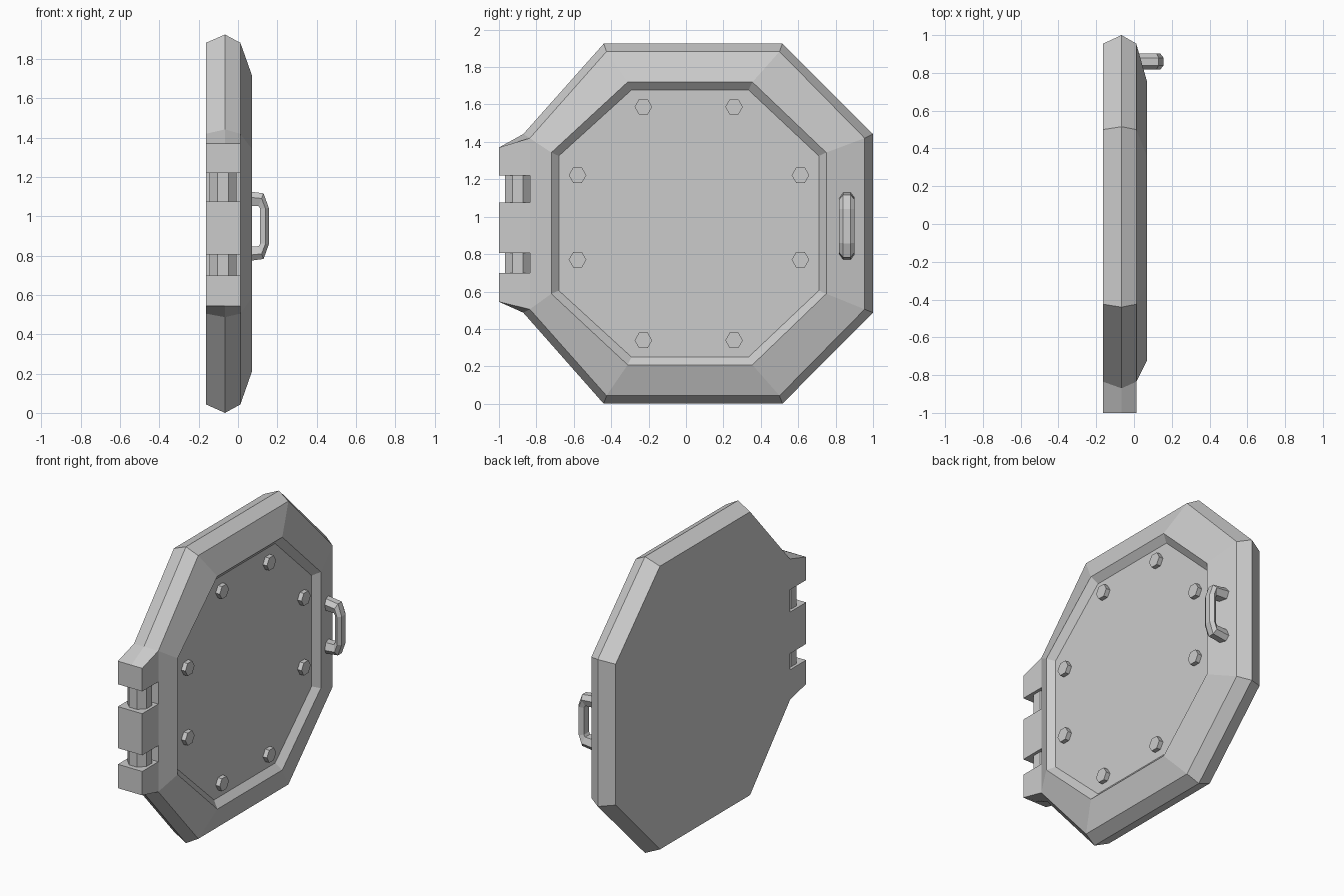
import bpy
import bmesh
from math import radians, cos, sin

if "Cube" in bpy.data.objects:
    bpy.data.objects.remove(bpy.data.objects["Cube"], do_unlink=True)

GREY = (0.6, 0.6, 0.6, 1.0)
metal = bpy.data.materials.new("grey_metal")
metal.use_nodes = True
metal.diffuse_color = GREY
metal.node_tree.nodes["Principled BSDF"].inputs["Base Color"].default_value = GREY


def make_object(name, bm):
    bmesh.ops.recalc_face_normals(bm, faces=bm.faces)
    mesh = bpy.data.meshes.new(name)
    bm.to_mesh(mesh)
    bm.free()
    mesh.materials.append(metal)
    obj = bpy.data.objects.new(name, mesh)
    bpy.context.collection.objects.link(obj)
    return obj


def bridge(bm, a, b):
    n = len(a)
    for i in range(n):
        j = (i + 1) % n
        bm.faces.new((a[i], a[j], b[j], b[i]))


def ring(bm, x, points):
    return [bm.verts.new((x, y, z)) for y, z in points]


def prism(name, sides, radius, depth, place, turn=0.0, axis="X"):
    """Flat-sided rod along the x or z axis, starting at place."""
    bm = bmesh.new()
    loops = []
    for d in (0.0, depth):
        loop = []
        for i in range(sides):
            a = radians(360 * i / sides + turn)
            u, v = radius * cos(a), radius * sin(a)
            off = (d, u, v) if axis == "X" else (u, v, d)
            loop.append(bm.verts.new([p + o for p, o in zip(place, off)]))
        loops.append(loop)
        bm.faces.new(loop)
    bridge(bm, *loops)
    return make_object(name, bm)


def octagon(left, right, low, high, y0, y1, z0, z1):
    """Eight corners, ending with the two on the hinge side."""
    return [(y0, high), (y1, high), (right, z1), (right, z0),
            (y1, low), (y0, low), (left, z0), (left, z1)]


# Door slab: bevelled octagon with hinge tab, sloping rim and sunken panel
edge = octagon(-0.835, 0.955, 0.043, 1.883, -0.425, 0.5, 0.505, 1.42)
ridge = octagon(-0.87, 1.0, 0.0, 1.925, -0.44, 0.515, 0.487, 1.442)
rim = octagon(-0.72, 0.75, 0.208, 1.72, -0.312, 0.355, 0.588, 1.343)
panel = octagon(-0.68, 0.71, 0.25, 1.677, -0.292, 0.335, 0.605, 1.325)
tab = [(-1.0, 0.545), (-1.0, 1.37)]

bm = bmesh.new()
back, middle, front = [ring(bm, x, pts[:7] + tab + pts[7:])
                       for x, pts in ((-0.163, edge), (-0.066, ridge), (0.012, edge))]
bm.faces.new(back)
bridge(bm, back, middle)
bridge(bm, middle, front)
bm.faces.new(front[6:])
rim_ring = ring(bm, 0.07, rim)
panel_ring = ring(bm, 0.032, panel)
bridge(bm, front[:7] + front[9:], rim_ring)
bridge(bm, rim_ring, panel_ring)
bm.faces.new(panel_ring)
door = make_object("door_slab", bm)

# Hinge notches cut through the tab, each with an exposed pin
for label, low, high in (("lower", 0.70, 0.805), ("upper", 1.075, 1.22)):
    bm = bmesh.new()
    bmesh.ops.create_cube(bm, size=1.0)
    for v in bm.verts:
        v.co = (v.co.x, -1.0 + v.co.y * 0.33,
                (low + high) / 2 + v.co.z * (high - low))
    cutter = make_object("notch_cutter", bm)
    cutter.hide_render = True
    mod = door.modifiers.new("notch", "BOOLEAN")
    mod.operation = "DIFFERENCE"
    mod.solver = "EXACT"
    mod.object = cutter
    bpy.context.view_layer.objects.active = door
    bpy.ops.object.modifier_apply(modifier=mod.name)
    bpy.data.objects.remove(cutter, do_unlink=True)
    prism(label + "_hinge_pin", 8, 0.074, high - low + 0.02,
          (-0.076, -0.9, low - 0.01), 22.5, "Z")

# Hexagonal bolts around the panel
for y, dz in ((-0.228, 0.624), (0.257, 0.624), (-0.58, 0.226), (0.612, 0.226)):
    for s in (-1, 1):
        prism("bolt", 6, 0.047, 0.033, (0.028, y, 0.963 + dz * 0.5 * 2 * s + (0.033 if abs(dz) < 0.3 else 0)))

# Pull handle: six-sided section swept round a bracket, mirrored top to bottom
HANDLE_Y, HANDLE_Z = 0.86, 0.95
half = [((0.015, 0.182), (0.015, 0.105)),
        ((0.13, 0.167), (0.105, 0.102)),
        ((0.157, 0.092), (0.113, 0.088))]
stations = half + [((o[0], -o[1]), (i[0], -i[1])) for o, i in reversed(half)]
bm = bmesh.new()
loops = []
for outer, inner in stations:
    loop = []
    for t, w in ((0, 0.02), (0.4, 0.042), (1, 0.026),
                 (1, -0.026), (0.4, -0.042), (0, -0.02)):
        x = outer[0] + (inner[0] - outer[0]) * t
        z = outer[1] + (inner[1] - outer[1]) * t
        loop.append(bm.verts.new((x, HANDLE_Y + w, HANDLE_Z + z)))
    loops.append(loop)
for a, b in zip(loops, loops[1:]):
    bridge(bm, a, b)
bm.faces.new(loops[0])
bm.faces.new(loops[-1])
make_object("pull_handle", bm)
